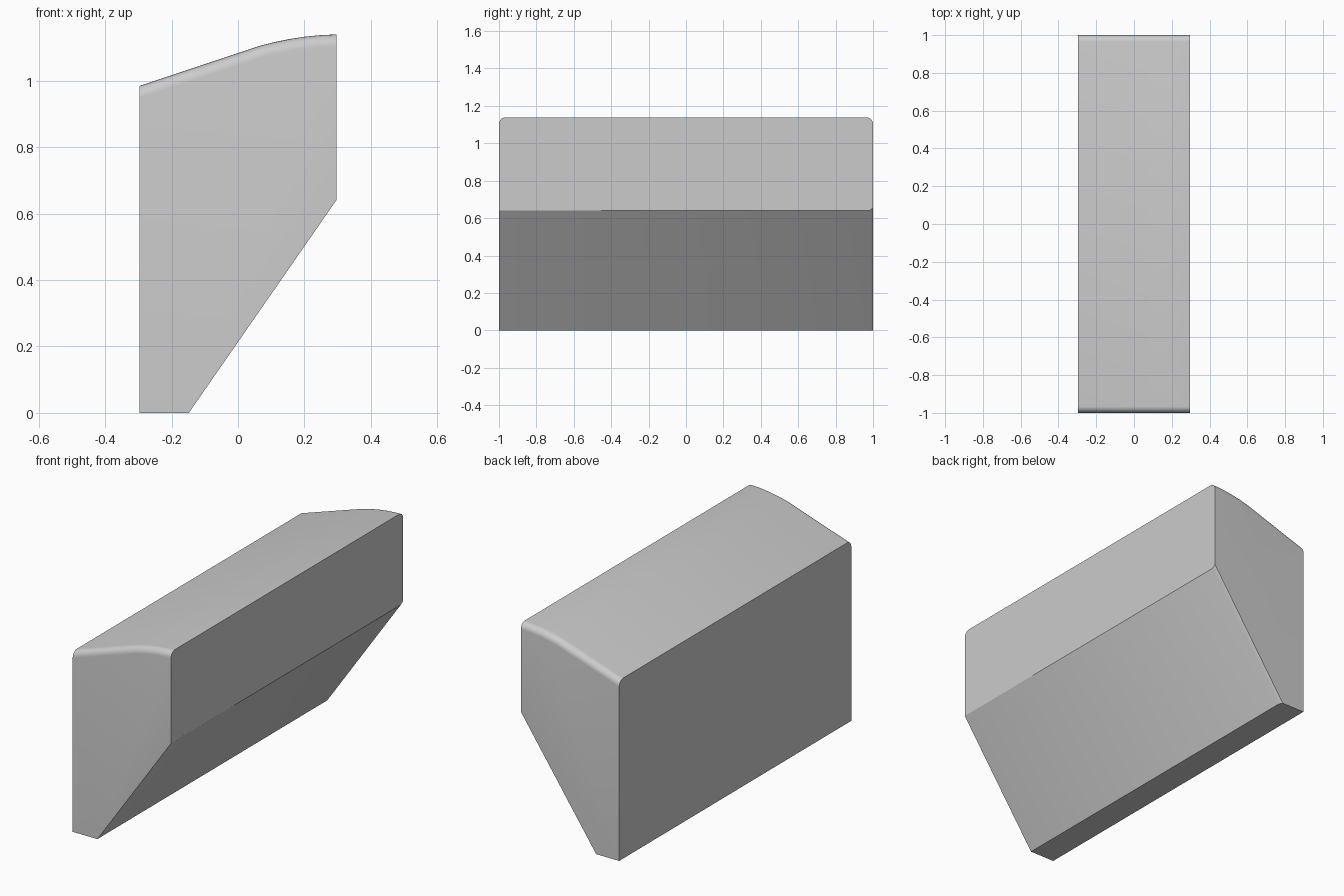
import bpy, bmesh
from math import radians
from mathutils import Vector

if "Cube" in bpy.data.objects:
    bpy.data.objects.remove(bpy.data.objects["Cube"])

# Side profile (x, z): foot, sloped underside, vertical face, curved top
lower = [(-0.297, 0), (-0.148, 0), (0.296, 0.64)]
top = [(0.296, 1.139), (0.25, 1.137), (0.20, 1.132), (0.16, 1.126),
       (0.115, 1.117), (0.07, 1.106), (-0.297, 0.984)]
profile = lower + top

bm = bmesh.new()
front = [bm.verts.new((x, -1, z)) for x, z in profile]
back = [bm.verts.new((x, 1, z)) for x, z in profile]
bm.faces.new(front)
bm.faces.new(back[::-1])
n = len(profile)
for i in range(n):
    j = (i + 1) % n
    bm.faces.new((front[j], front[i], back[i], back[j]))

# Thin chamfer on the back end of the sloped underside
slope = Vector((0.64, 0, -0.444)).normalized()
cut = bmesh.ops.bisect_plane(
    bm, geom=bm.verts[:] + bm.edges[:] + bm.faces[:], dist=1e-6,
    plane_co=(-0.148, 0.98, 0),
    plane_no=slope * 0.02 + Vector((0, 0.0085, 0)), clear_outer=True)
bmesh.ops.holes_fill(bm, edges=[e for e in bm.edges if e.is_boundary], sides=0)

# Rounded top edges at both ends
rim = [e for e in bm.edges
       if all(v.co.z > 0.9 and abs(v.co.y) > 0.999 for v in e.verts)
       and e.verts[0].co.y * e.verts[1].co.y > 0]
bmesh.ops.bevel(bm, geom=rim, offset=0.035, offset_type='OFFSET',
                segments=6, profile=0.5, affect='EDGES')
bmesh.ops.recalc_face_normals(bm, faces=bm.faces[:])

mesh = bpy.data.meshes.new("wedge_block")
bm.to_mesh(mesh)
bm.free()
block = bpy.data.objects.new("wedge_block", mesh)
bpy.context.collection.objects.link(block)
bpy.context.view_layer.objects.active = block
block.select_set(True)
bpy.ops.object.shade_smooth_by_angle(angle=radians(25))
